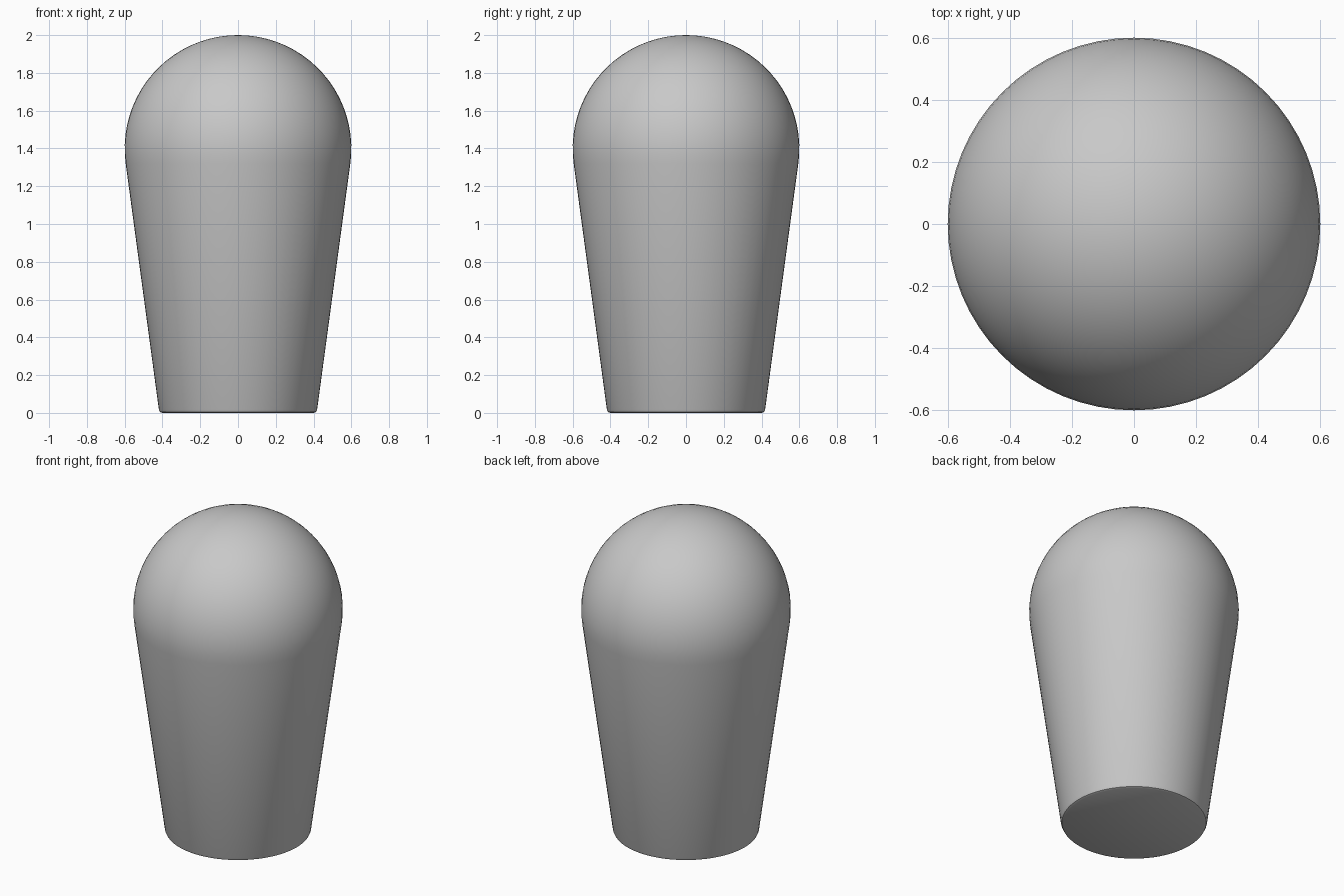
import bpy
import bmesh
from math import sin, cos, pi, radians

cube = bpy.data.objects.get("Cube")
if cube:
    bpy.data.objects.remove(cube, do_unlink=True)

SEGMENTS = 64
RADIUS = 0.6
CENTRE_Z = 1.4
TANGENT = radians(-7.7)   # latitude where the dome meets the tapered body
DOME_STEPS = 20

# Plain grey material
grey = bpy.data.materials.new("plain grey")
grey.use_nodes = True
colour = (0.58, 0.58, 0.58, 1)
grey.diffuse_color = colour
grey.node_tree.nodes["Principled BSDF"].inputs["Base Color"].default_value = colour

# Half profile: bevelled foot, straight taper, round dome
profile = [(0.402, 0), (0.413, 0.005), (0.419, 0.018)]
for i in range(DOME_STEPS):
    a = TANGENT + (pi / 2 - TANGENT) * i / DOME_STEPS
    profile.append((RADIUS * cos(a), CENTRE_Z + RADIUS * sin(a)))

# Lathe the profile around z
bm = bmesh.new()
rings = [[bm.verts.new((r * cos(2 * pi * k / SEGMENTS), r * sin(2 * pi * k / SEGMENTS), z))
          for k in range(SEGMENTS)] for r, z in profile]
for low, high in zip(rings, rings[1:]):
    for k in range(SEGMENTS):
        n = (k + 1) % SEGMENTS
        bm.faces.new((low[k], low[n], high[n], high[k]))

# Flat base and dome tip
bm.faces.new(rings[0][::-1])
tip = bm.verts.new((0, 0, CENTRE_Z + RADIUS))
for k in range(SEGMENTS):
    bm.faces.new((rings[-1][k], rings[-1][(k + 1) % SEGMENTS], tip))

mesh = bpy.data.meshes.new("tapered_knob")
bm.to_mesh(mesh)
bm.free()
mesh.materials.append(grey)
knob = bpy.data.objects.new("tapered_knob", mesh)
bpy.context.collection.objects.link(knob)

# Smooth sides with a crisp foot
bpy.ops.object.select_all(action='DESELECT')
knob.select_set(True)
bpy.context.view_layer.objects.active = knob
bpy.ops.object.shade_smooth_by_angle(angle=radians(25))
